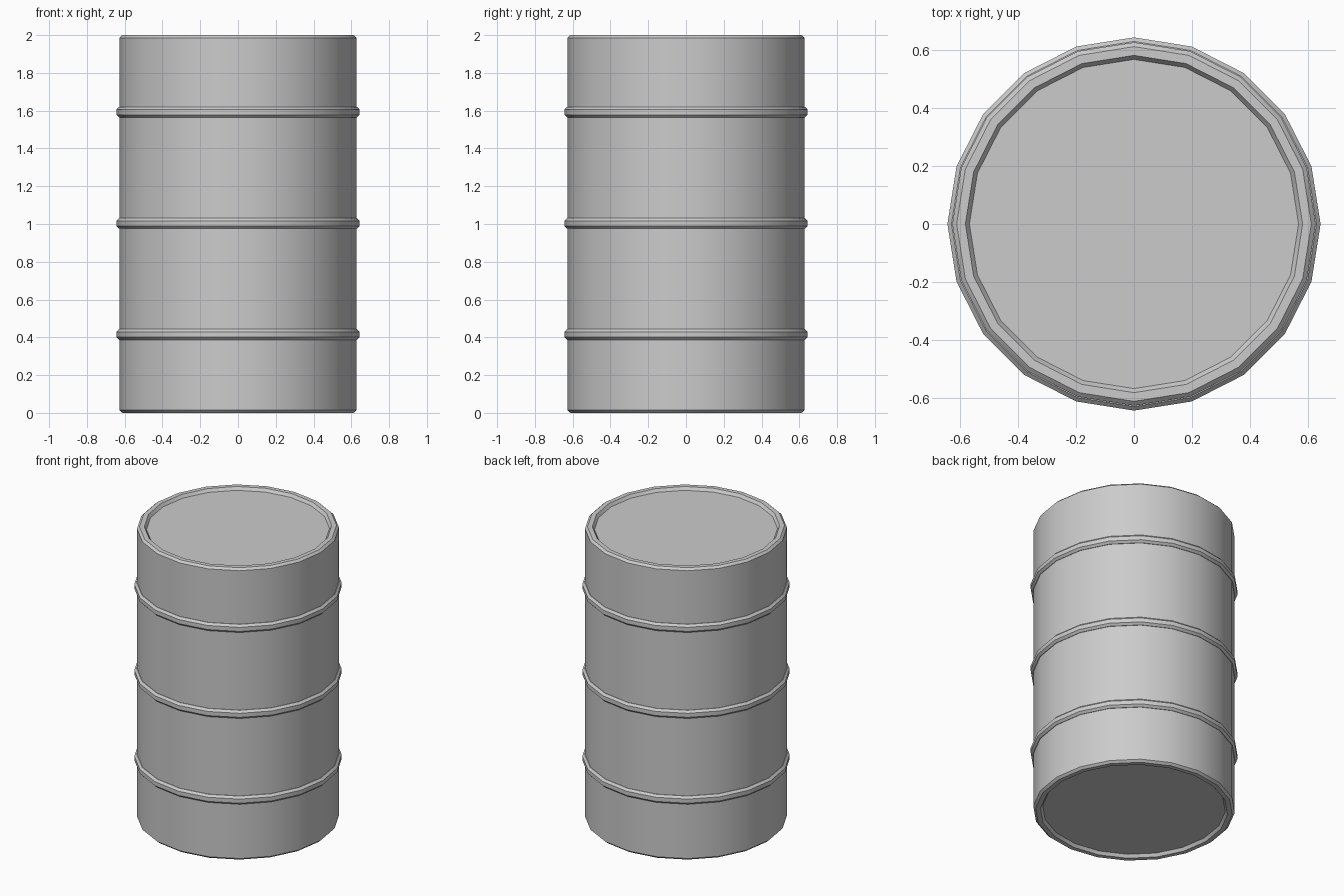
import bpy, bmesh, math

if "Cube" in bpy.data.objects:
    bpy.data.objects.remove(bpy.data.objects["Cube"])

SIDES = 20


def lathe(name, profile, closed=False):
    """Revolve an (r, z) profile around z; open ends are capped."""
    bm = bmesh.new()
    rings = []
    for r, z in profile:
        rings.append([bm.verts.new((r * math.cos(2 * math.pi * i / SIDES),
                                    r * math.sin(2 * math.pi * i / SIDES), z))
                      for i in range(SIDES)])
    pairs = list(zip(rings, rings[1:]))
    if closed:
        pairs.append((rings[-1], rings[0]))
    for a, b in pairs:
        for i in range(SIDES):
            j = (i + 1) % SIDES
            bm.faces.new((a[i], a[j], b[j], b[i]))
    if not closed:
        bm.faces.new(rings[0][::-1])
        bm.faces.new(rings[-1])
    bmesh.ops.recalc_face_normals(bm, faces=bm.faces)
    mesh = bpy.data.meshes.new(name)
    bm.to_mesh(mesh)
    bm.free()
    obj = bpy.data.objects.new(name, mesh)
    bpy.context.collection.objects.link(obj)
    bpy.ops.object.select_all(action='DESELECT')
    obj.select_set(True)
    bpy.context.view_layer.objects.active = obj
    bpy.ops.object.shade_smooth_by_angle(angle=math.radians(30))
    return obj


# Drum body: chamfered rims with a shallow recessed lid and base
rim = [(0.627, 1.986), (0.612, 2.0), (0.582, 2.0), (0.568, 1.98)]
base = [(r, 2.0 - z) for r, z in reversed(rim)]
lathe("drum_body", base + rim)

# Three raised hoops with bevelled edges
for label, z in (("lower", 0.415), ("middle", 1.003), ("upper", 1.592)):
    lathe(label + "_hoop", [(0.61, z - 0.028), (0.63, z - 0.028),
                            (0.644, z - 0.014), (0.644, z + 0.014),
                            (0.63, z + 0.028), (0.61, z + 0.028)], closed=True)
